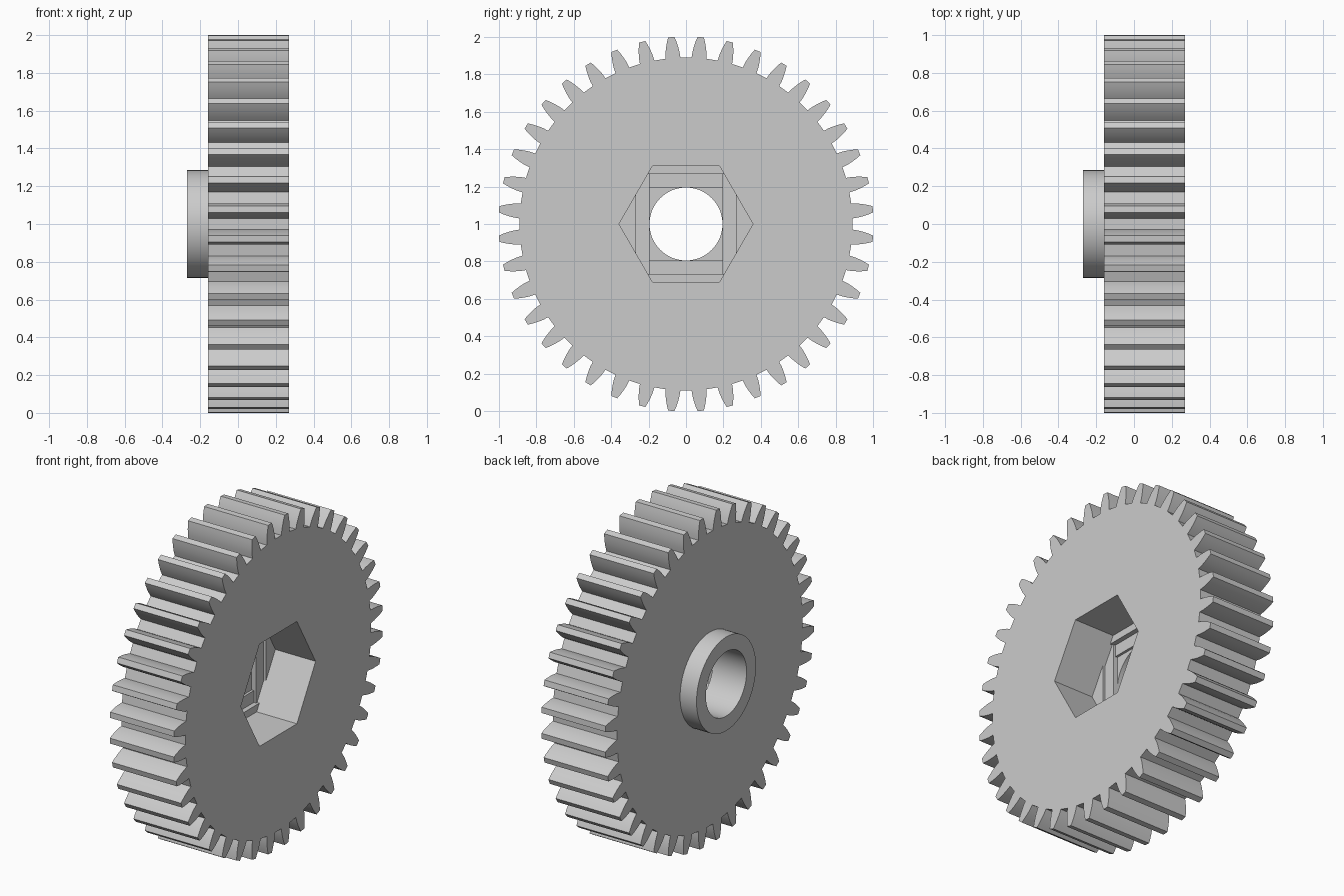
import bpy, bmesh
from math import cos, sin, pi, radians

cube = bpy.data.objects.get("Cube")
if cube:
    bpy.data.objects.remove(cube, do_unlink=True)

grey = bpy.data.materials.new("light_grey")
grey.use_nodes = True
colour = (0.6, 0.6, 0.6, 1)
grey.diffuse_color = colour
grey.node_tree.nodes["Principled BSDF"].inputs["Base Color"].default_value = colour


def prism(name, outline, x0, x1):
    """Extrude a (y, z) outline, centred on the axle, from x0 to x1."""
    bm = bmesh.new()
    face = bm.faces.new([bm.verts.new((x0, y, z + 1)) for y, z in outline])
    out = bmesh.ops.extrude_face_region(bm, geom=[face])
    verts = [v for v in out["geom"] if isinstance(v, bmesh.types.BMVert)]
    bmesh.ops.translate(bm, verts=verts, vec=(x1 - x0, 0, 0))
    bmesh.ops.recalc_face_normals(bm, faces=bm.faces)
    mesh = bpy.data.meshes.new(name)
    bm.to_mesh(mesh)
    bm.free()
    mesh.materials.append(grey)
    obj = bpy.data.objects.new(name, mesh)
    bpy.context.collection.objects.link(obj)
    return obj


def ring(radius, sides):
    return [(radius * cos(2 * pi * i / sides), radius * sin(2 * pi * i / sides))
            for i in range(sides)]


def rect(y, z):
    return [(-y, -z), (y, -z), (y, z), (-y, z)]


def activate(obj):
    bpy.ops.object.select_all(action='DESELECT')
    obj.select_set(True)
    bpy.context.view_layer.objects.active = obj


def cut(obj, outline, x0, x1):
    cutter = prism("cutter", outline, x0, x1)
    cutter.hide_render = True
    mod = obj.modifiers.new("cut", 'BOOLEAN')
    mod.operation = 'DIFFERENCE'
    mod.solver = 'EXACT'
    mod.object = cutter
    activate(obj)
    bpy.ops.object.modifier_apply(modifier=mod.name)
    bpy.data.objects.remove(cutter, do_unlink=True)


# Toothed outline: curved flanks given as (radius, half angle)
TEETH = 40
flank = [(0.89, 0.045), (0.92, 0.041), (0.95, 0.034), (0.98, 0.025), (1.002, 0.017)]
gear = []
for i in range(TEETH):
    mid = (i + 0.5) * 2 * pi / TEETH
    side = [(r, mid - a) for r, a in flank] + [(r, mid + a) for r, a in reversed(flank)]
    gear += [(r * cos(a), r * sin(a)) for r, a in side]

BACK, STEP, FRONT = -0.27, -0.16, 0.27
BORE, HALF, HEX = 0.195, 0.267, 0.358

# Gear body with through bore and stepped nut recess
body = prism("gear_body", gear, STEP, FRONT)
cut(body, ring(BORE, 64), -0.4, 0.4)
cut(body, ring(HEX, 6), 0.0, 0.4)
slope = 3 ** 0.5
trimmed = [(HALF, (HEX - HALF) * slope), (HEX - HALF / slope, HALF)]
trimmed += [(-y, z) for y, z in reversed(trimmed)]
trimmed += [(-y, -z) for y, z in trimmed]
cut(body, trimmed, -0.015, 0.1)
cut(body, rect(BORE, HALF), -0.03, 0.1)
cut(body, rect(BORE, BORE), -0.045, 0.1)

# Round hub
hub = prism("hub", ring(0.285, 64), BACK, STEP)
cut(hub, ring(BORE, 64), -0.4, 0.4)

for part in (body, hub):
    activate(part)
    bpy.ops.object.shade_smooth_by_angle(angle=radians(20))
